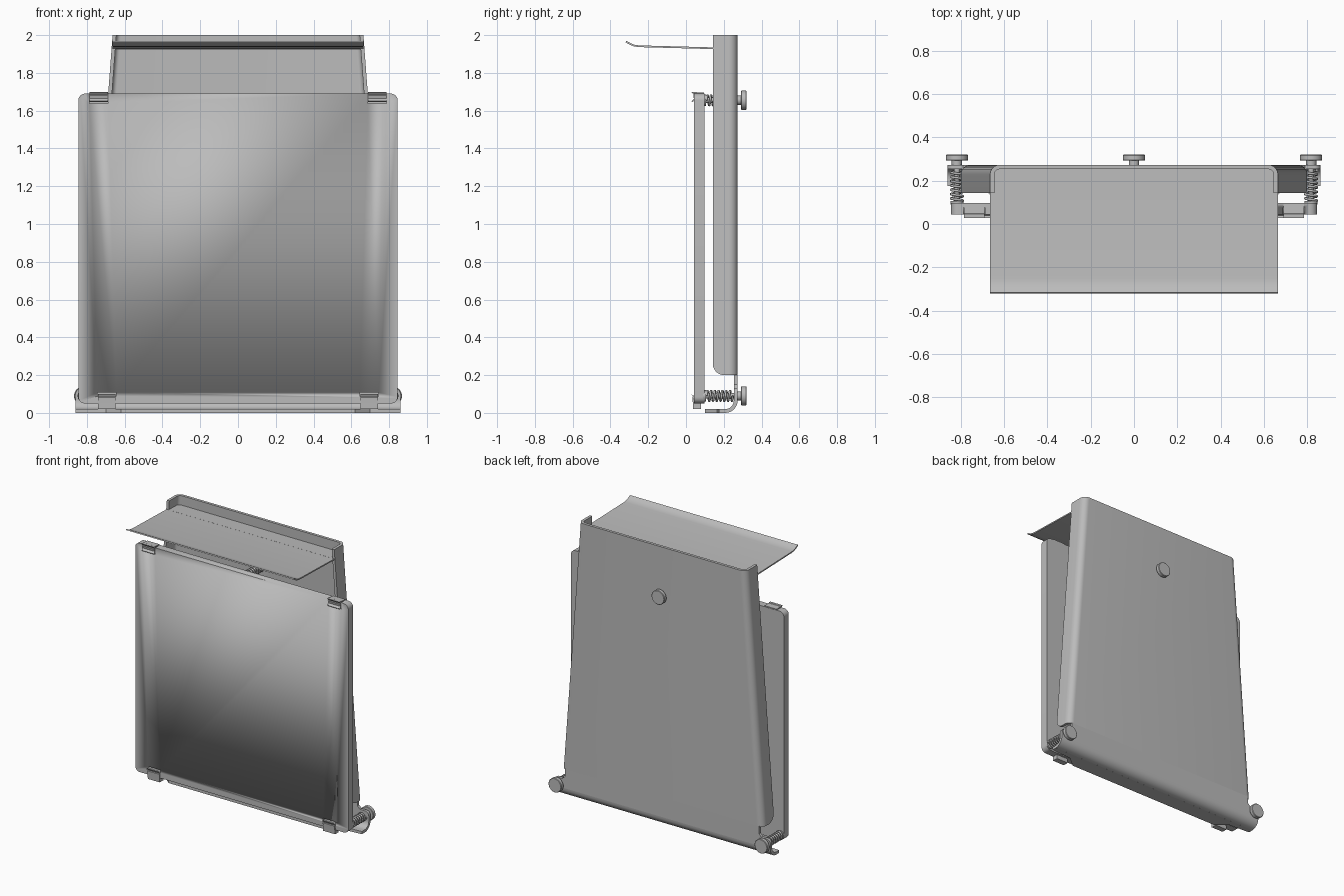
import bpy, bmesh, math
from mathutils import Vector

cube = bpy.data.objects.get("Cube")
if cube:
    bpy.data.objects.remove(cube, do_unlink=True)

grey = bpy.data.materials.new("plain grey")
grey.use_nodes = True
grey.diffuse_color = (0.5, 0.5, 0.5, 1)
grey.node_tree.nodes["Principled BSDF"].inputs["Base Color"].default_value = (0.5, 0.5, 0.5, 1)


def select(ob):
    bpy.ops.object.select_all(action='DESELECT')
    ob.select_set(True)
    bpy.context.view_layer.objects.active = ob


def finish(name, bm):
    bmesh.ops.recalc_face_normals(bm, faces=bm.faces)
    mesh = bpy.data.meshes.new(name)
    bm.to_mesh(mesh)
    bm.free()
    mesh.materials.append(grey)
    ob = bpy.data.objects.new(name, mesh)
    bpy.context.collection.objects.link(ob)
    select(ob)
    bpy.ops.object.shade_smooth_by_angle(angle=math.radians(35))
    return ob


def loft(name, rings):
    """Skin a stack of closed rings and cap both ends."""
    bm = bmesh.new()
    rows = [[bm.verts.new(p) for p in ring] for ring in rings]
    n = len(rows[0])
    for a, b in zip(rows, rows[1:]):
        for i in range(n):
            j = (i + 1) % n
            bm.faces.new((a[i], a[j], b[j], b[i]))
    bm.faces.new(rows[0])
    bm.faces.new(rows[-1])
    return finish(name, bm)


def prism(name, pts, axis, a, b):
    """Extrude a flat outline along one axis from a to b."""
    place = {'x': lambda p, d: (d, p[0], p[1]),
             'y': lambda p, d: (p[0], d, p[1]),
             'z': lambda p, d: (p[0], p[1], d)}[axis]
    return loft(name, [[place(p, d) for p in pts] for d in (a, b)])


def arc(cx, cy, r, start, end, n=8):
    return [(cx + r * math.cos(math.radians(start + (end - start) * i / n)),
             cy + r * math.sin(math.radians(start + (end - start) * i / n)))
            for i in range(n + 1)]


def mirrored(half):
    return half + [(-x, y) for x, y in reversed(half)]


def ribbon(path, t):
    """Outline of a bent sheet of thickness t following a path."""
    pts = [Vector(p) for p in path]
    left, right = [], []
    for i, p in enumerate(pts):
        d = (pts[min(i + 1, len(pts) - 1)] - pts[max(i - 1, 0)]).normalized()
        n = Vector((-d.y, d.x)) * t / 2
        left.append(p + n)
        right.append(p - n)
    return left + right[::-1]


def box_outline(x0, x1, z0, z1):
    return [(x0, z0), (x1, z0), (x1, z1), (x0, z1)]


def turned(name, x, z, profile):
    """Lathe (radius, y) pairs about an axis running front to back."""
    return loft(name, [[(x + px, y, z + pz) for px, pz in arc(0, 0, r, 0, 360, 32)[:-1]]
                       for r, y in profile])


BACK, INNER, SHEET = 0.273, 0.247, 0.02

# Tapered back shell with folded side flanges
def shell_ring(z):
    w = 0.664 + 0.075 * (2 - z)
    drop = max(0, (0.26 - z) / 0.06)
    front = 0.142 + 0.06 * (1 - math.sqrt(max(0, 1 - drop ** 2)))
    r = 0.045
    outer = [(w, front)] + arc(w - r, BACK - r, r, 0, 90)
    inner = [(w - SHEET, front)] + arc(w - r, BACK - r, r - SHEET, 0, 90)
    outline = mirrored(outer) + mirrored(inner)[::-1]
    return [(x, y, z) for x, y in outline]

corner_heights = [0.26 - 0.06 * math.cos(math.radians(a)) for a in range(0, 91, 15)]
loft("back_shell", [shell_ring(z) for z in corner_heights + [2.0]])

# Lower plate with ears, the bend, and the bottom lip
ear = [(0.77, 0.205), (0.77, 0.15), (0.79, 0.13)] + arc(0.83, 0.1, 0.03, 90, 0) + [(0.86, 0.065)]
prism("lower_back_plate", mirrored(ear), 'y', BACK - SHEET, BACK)
bend = arc(0.208, 0.065, 0.065, 0, -90) + arc(0.208, 0.065, 0.045, -90, 0)
prism("bottom_bend", bend, 'x', -0.86, 0.86)
lip = [(0.86, 0.21), (0.86, 0.175), (0.70, 0.165), (0.62, 0.1)]
prism("bottom_lip", mirrored(lip), 'z', 0, SHEET)

# Front panel with rounded corners
right_side = arc(0.81, 0.085, 0.035, -90, 0) + arc(0.81, 1.655, 0.035, 0, 90)
panel = prism("front_panel", mirrored(right_side), 'y', 0.043, 0.097)

# Cut the clip slots and notches through the panel
for side in (-1, 1):
    for x, z0, z1 in ((0.695, 0.088, 0.108), (0.737, 1.637, 1.72)):
        cutter = prism("slot_cutter", box_outline(side * x - 0.05, side * x + 0.05, z0, z1),
                       'y', -0.02, 0.075)
        cutter.hide_render = True
        select(panel)
        mod = panel.modifiers.new("slot", 'BOOLEAN')
        mod.object = cutter
        mod.solver = 'EXACT'
        bpy.ops.object.modifier_apply(modifier=mod.name)
        bpy.data.objects.remove(cutter, do_unlink=True)

# Spring clips holding the panel
top_clip = [(0.094, 1.692), (0.05, 1.694), (0.042, 1.68), (0.046, 1.662), (0.032, 1.648)]
low_clip = [(0.07, 0.096), (0.046, 0.094), (0.037, 0.08), (0.04, 0.05), (0.04, 0.024), (0.078, 0.024)]
for side, label in ((1, "left"), (-1, "right")):
    x = side * 0.737
    prism(label + "_top_clip", ribbon(top_clip, 0.008), 'x', x - 0.048, x + 0.048)
    prism(label + "_top_hook", [(0.028, 1.7), (0.045, 1.7), (0.055, 1.685), (0.045, 1.68)],
          'x', x - 0.048, x + 0.048)
    x = side * 0.695
    prism(label + "_bottom_clip", ribbon(low_clip, 0.007), 'x', x - 0.047, x + 0.047)
    prism(label + "_bottom_foot", box_outline(0.04, 0.08, 0.02, 0.05), 'x', x - 0.047, x + 0.047)
    prism(label + "_bottom_hook", [(0.028, 0.1), (0.045, 0.085), (0.045, 0.07)],
          'x', x - 0.047, x + 0.047)

# Sloping top shelf with an upturned front edge
shelf = [(0.16, 1.93), (-0.25, 1.941), (-0.275, 1.945), (-0.295, 1.953), (-0.318, 1.966)]
prism("top_shelf", ribbon(shelf, 0.009), 'x', -0.665, 0.665)
prism("shelf_root", ribbon([(0.255, 1.928), (0.14, 1.931)], 0.009), 'x', -0.655, 0.655)

# Adjusting screws: knob, shaft, seat and coil spring
for label, x, z in (("left", 0.817, 0.09), ("right", -0.817, 0.09), ("top", 0, 1.655)):
    turned(label + "_knob", x, z, [(0.024, 0.265), (0.024, 0.292), (0.048, 0.292),
                                   (0.051, 0.295), (0.051, 0.317), (0.048, 0.32)])
    turned(label + "_screw_shaft", x, z, [(0.014, 0.09), (0.014, 0.27)])
    turned(label + "_spring_seat", x, z, [(0.03, 0.09), (0.03, 0.106)])
    turns, steps = 7, 14
    curve = bpy.data.curves.new(label + "_spring", 'CURVE')
    curve.dimensions = '3D'
    curve.bevel_depth = 0.006
    curve.bevel_resolution = 2
    curve.use_fill_caps = True
    coil = curve.splines.new('POLY')
    coil.points.add(turns * steps)
    for i, p in enumerate(coil.points):
        a = 2 * math.pi * i / steps
        y = 0.108 + 0.14 * i / (turns * steps)
        p.co = (x + 0.027 * math.cos(a), y, z + 0.027 * math.sin(a), 1)
    curve.materials.append(grey)
    spring = bpy.data.objects.new(label + "_spring", curve)
    bpy.context.collection.objects.link(spring)
    select(spring)
    bpy.ops.object.convert(target='MESH')
    bpy.ops.object.shade_smooth_by_angle(angle=math.radians(60))
